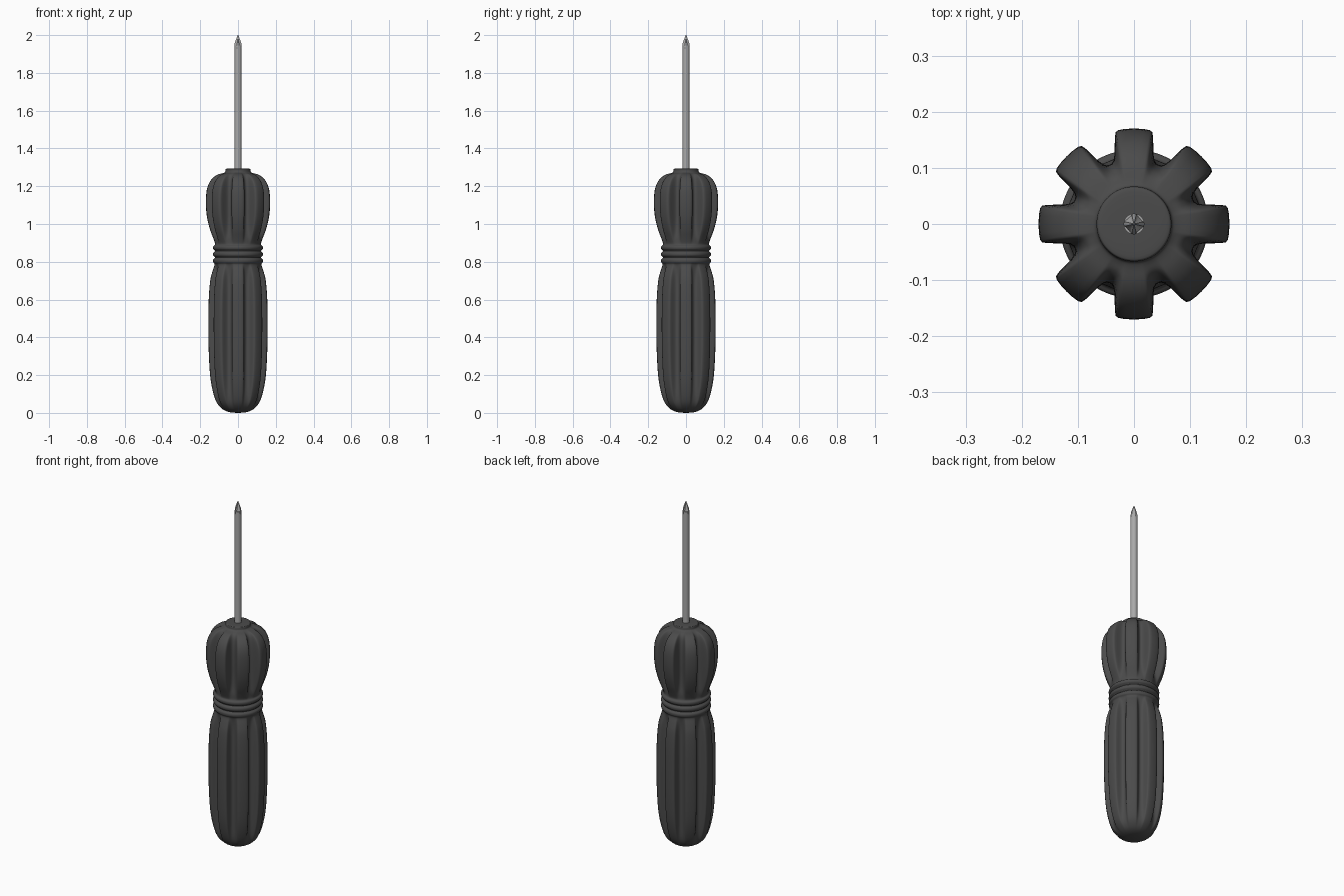
import bpy, bmesh, math
from mathutils import Vector

if "Cube" in bpy.data.objects:
    bpy.data.objects.remove(bpy.data.objects["Cube"])


def material(name, v):
    m = bpy.data.materials.new(name)
    m.diffuse_color = (v, v, v, 1)
    m.use_nodes = True
    m.node_tree.nodes["Principled BSDF"].inputs["Base Color"].default_value = m.diffuse_color
    return m


def smooth_profile(pts, steps):
    """Catmull-Rom through (z, ridge radius, groove radius) points."""
    p = [Vector(q) for q in pts]
    p = [p[0]] + p + [p[-1]]
    out = []
    for i in range(1, len(p) - 2):
        a, b, c, d = p[i - 1:i + 3]
        for s in range(steps):
            t = s / steps
            out.append(0.5 * (2 * b + (c - a) * t + (2 * a - 5 * b + 4 * c - d) * t**2
                              + (3 * b - a - 3 * c + d) * t**3))
    return out + [p[-1]]


def fluted_lathe(name, profile, count, section, mat, angle):
    """Lathe whose radius blends from ridge to groove; section = (fraction of half pitch, blend)."""
    half = math.pi / count
    ring = []
    for k in range(count):
        c = k * 2 * half
        ring += [(c - f * half, w) for f, w in reversed(section[1:])]
        ring += [(c + f * half, w) for f, w in section[:-1]]
    bm = bmesh.new()
    rows = []
    for z, ro, ri in profile:
        row = []
        for a, w in ring:
            r = ro + (ri - ro) * w
            row.append(bm.verts.new((r * math.cos(a), r * math.sin(a), z)))
        rows.append(row)
    n = len(ring)
    for lo, hi in zip(rows, rows[1:]):
        for i in range(n):
            j = (i + 1) % n
            bm.faces.new((lo[i], lo[j], hi[j], hi[i]))
    bm.faces.new(rows[0][::-1])
    bm.faces.new(rows[-1])
    me = bpy.data.meshes.new(name)
    bm.to_mesh(me)
    bm.free()
    me.materials.append(mat)
    ob = bpy.data.objects.new(name, me)
    bpy.context.collection.objects.link(ob)
    bpy.ops.object.select_all(action='DESELECT')
    ob.select_set(True)
    bpy.context.view_layer.objects.active = ob
    bpy.ops.object.shade_smooth_by_angle(angle=math.radians(angle))
    return ob


rubber = material("dark_rubber", 0.07)
steel = material("steel", 0.4)

# Handle: fluted grip, ringed neck, fluted head, small collar
grip = [(0.0, .004, .004), (.005, .05, .05), (.025, .088, .086), (.07, .120, .108),
        (.17, .144, .113), (.30, .154, .115), (.45, .157, .116), (.60, .155, .115),
        (.70, .147, .114), (.75, .135, .116), (.785, .124, .121)]
neck = []
for zc in (.805, .84, .875):
    neck += [(zc - .007, .131, .131), (zc + .007, .131, .131), (zc + .0175, .121, .121)]
head = [(.925, .131, .120), (.97, .148, .115), (1.03, .163, .113), (1.10, .170, .114),
        (1.17, .167, .113), (1.215, .154, .109), (1.245, .132, .102), (1.262, .106, .090),
        (1.27, .078, .075), (1.276, .068, .068), (1.288, .066, .066), (1.293, .058, .058),
        (1.294, .01, .01)]
tooth = [(0, 0), (.25, 0), (.43, .01), (.50, .06), (.55, .20), (.61, .45),
         (.69, .72), (.79, .91), (.89, .98), (1, 1)]
fluted_lathe("handle", smooth_profile(grip + neck + head, 4), 8, tooth, rubber, 60)

# Shank
shank = [(1.27, .0185, .0185), (1.945, .0185, .0185)]
even = [(i / 4, i / 4) for i in range(5)]
fluted_lathe("shank", shank, 4, even, steel, 30)

# Cross-point tip with four grooves
tip = [(1.93, .0185, .0185), (1.955, .0185, .012), (1.975, .0115, .006), (2.0, .0015, .001)]
cross = [(0, 0), (.3, 0), (.5, .75), (.75, 1), (1, 1)]
fluted_lathe("cross_tip", tip, 4, cross, steel, 30)
